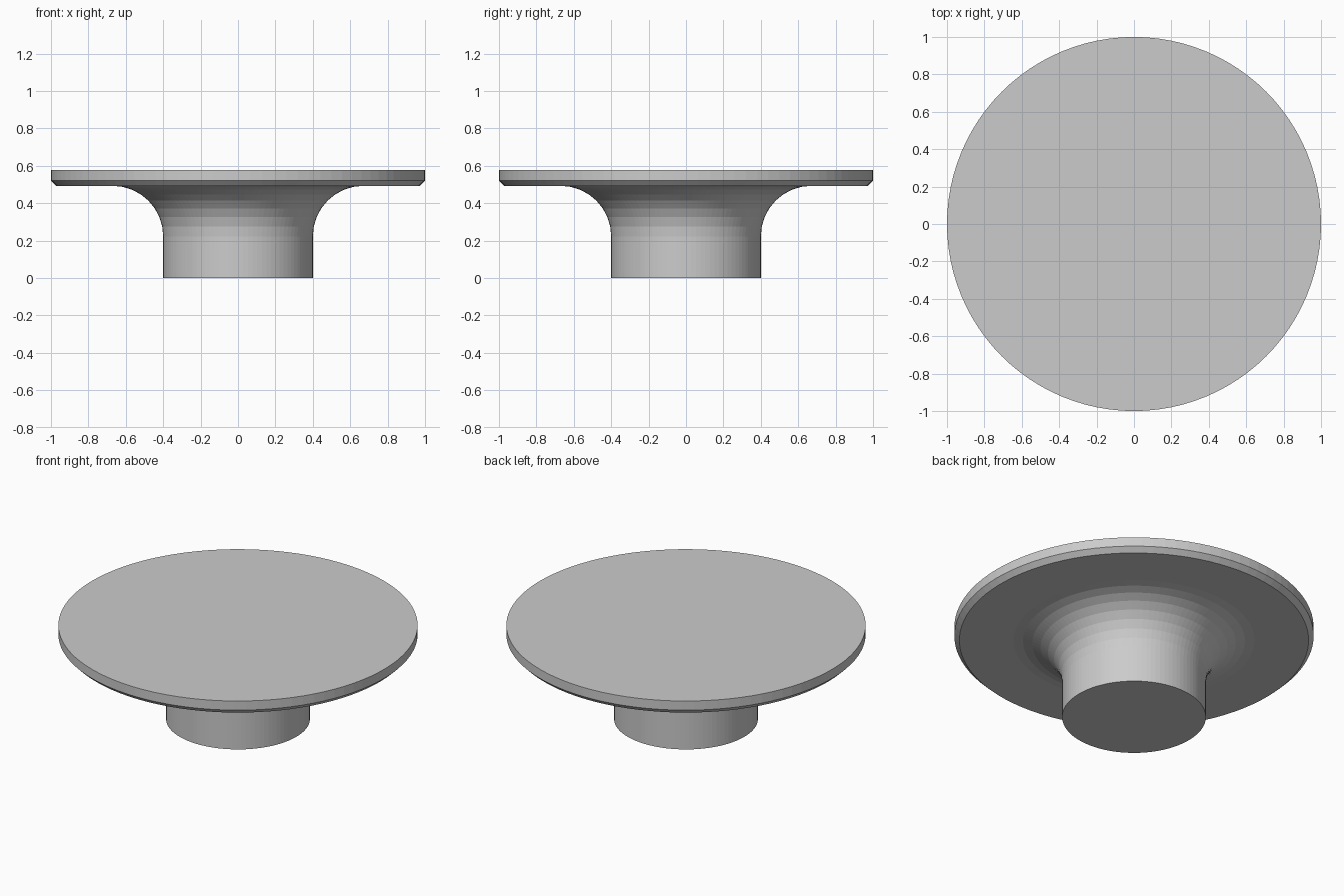
import bpy, bmesh, math

if "Cube" in bpy.data.objects:
    bpy.data.objects.remove(bpy.data.objects["Cube"])

SIDES = 96
FILLET_STEPS = 8
STEM_R, TOP_R = 0.40, 1.0
UNDER_Z, TOP_Z = 0.493, 0.577
FILLET_R = 0.27
CHAMFER = 0.028

# Half profile: stem, concave fillet, chamfered rim
profile = [(STEM_R, 0.0)]
for i in range(FILLET_STEPS + 1):
    a = math.pi - i / FILLET_STEPS * math.pi / 2
    profile.append((STEM_R + FILLET_R + FILLET_R * math.cos(a),
                    UNDER_Z - FILLET_R + FILLET_R * math.sin(a)))
profile += [(TOP_R - CHAMFER, UNDER_Z), (TOP_R, UNDER_Z + CHAMFER), (TOP_R, TOP_Z)]

# Revolve the profile into rings joined by quads
bm = bmesh.new()
rings = []
for r, z in profile:
    rings.append([bm.verts.new((r * math.cos(2 * math.pi * k / SIDES),
                                r * math.sin(2 * math.pi * k / SIDES), z))
                  for k in range(SIDES)])
for low, high in zip(rings, rings[1:]):
    for k in range(SIDES):
        n = (k + 1) % SIDES
        bm.faces.new((low[k], low[n], high[n], high[k]))

# Flat bottom and top caps
bm.faces.new(rings[0][::-1])
bm.faces.new(rings[-1])
bmesh.ops.recalc_face_normals(bm, faces=bm.faces)

mesh = bpy.data.meshes.new("flared_knob")
bm.to_mesh(mesh)
bm.free()
knob = bpy.data.objects.new("flared_knob", mesh)
bpy.context.collection.objects.link(knob)
